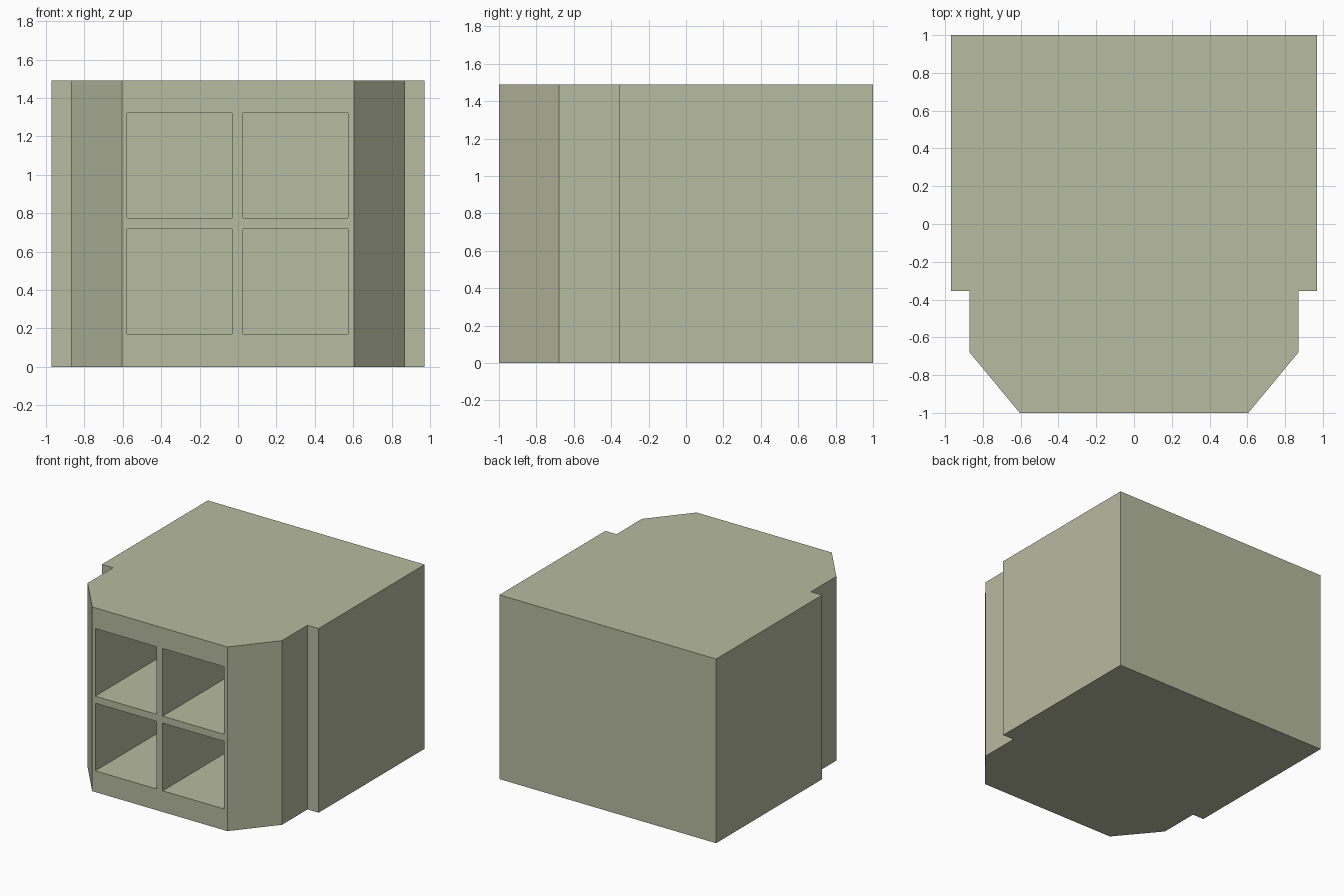
import bpy
import bmesh

HEIGHT = 1.49
FRONT = -1.0
POCKET_BACK = 0.85
POCKET_SIZE = 0.547

default = bpy.data.objects.get("Cube")
if default:
    bpy.data.objects.remove(default, do_unlink=True)

# Single muted sage colour
paint = bpy.data.materials.new("sage_grey")
paint.use_nodes = True
colour = (0.475, 0.495, 0.352, 1.0)
paint.diffuse_color = colour
bsdf = next(n for n in paint.node_tree.nodes if n.type == "BSDF_PRINCIPLED")
bsdf.inputs["Base Color"].default_value = colour


def prism(name, outline, bottom, top):
    """Extrude a plan outline upward into a flat-sided solid."""
    bm = bmesh.new()
    base = bm.faces.new([bm.verts.new((x, y, bottom)) for x, y in outline])
    extruded = bmesh.ops.extrude_face_region(bm, geom=[base], use_keep_orig=True)
    verts = [v for v in extruded["geom"] if isinstance(v, bmesh.types.BMVert)]
    bmesh.ops.translate(bm, verts=verts, vec=(0, 0, top - bottom))
    bmesh.ops.recalc_face_normals(bm, faces=bm.faces)
    mesh = bpy.data.meshes.new(name)
    bm.to_mesh(mesh)
    bm.free()
    mesh.materials.append(paint)
    obj = bpy.data.objects.new(name, mesh)
    bpy.context.collection.objects.link(obj)
    return obj


# Cabinet body: stepped sides and chamfered front corners, mirrored in x
half = [(0.605, FRONT), (0.87, -0.68), (0.87, -0.355), (0.97, -0.355), (0.97, 1.0)]
outline = half + [(-x, y) for x, y in reversed(half)]
cabinet = prism("cabinet_body", outline, 0, HEIGHT)

# Four deep square compartments opening to the front
cutters = []
r = POCKET_SIZE / 2
for x in (-0.304, 0.3):
    for z in (0.445, 1.049):
        plan = [(x - r, FRONT - 0.1), (x + r, FRONT - 0.1),
                (x + r, POCKET_BACK), (x - r, POCKET_BACK)]
        cutter = prism("compartment_cutter", plan, z - r, z + r)
        cutter.hide_render = True
        cutters.append(cutter)
        cut = cabinet.modifiers.new("compartment", "BOOLEAN")
        cut.operation = "DIFFERENCE"
        cut.solver = "EXACT"
        cut.object = cutter

# Bake the cuts and discard the cutters
bpy.context.view_layer.update()
depsgraph = bpy.context.evaluated_depsgraph_get()
carved = bpy.data.meshes.new_from_object(cabinet.evaluated_get(depsgraph))
cabinet.modifiers.clear()
cabinet.data = carved
carved.name = "cabinet_body"
for cutter in cutters:
    bpy.data.objects.remove(cutter, do_unlink=True)
